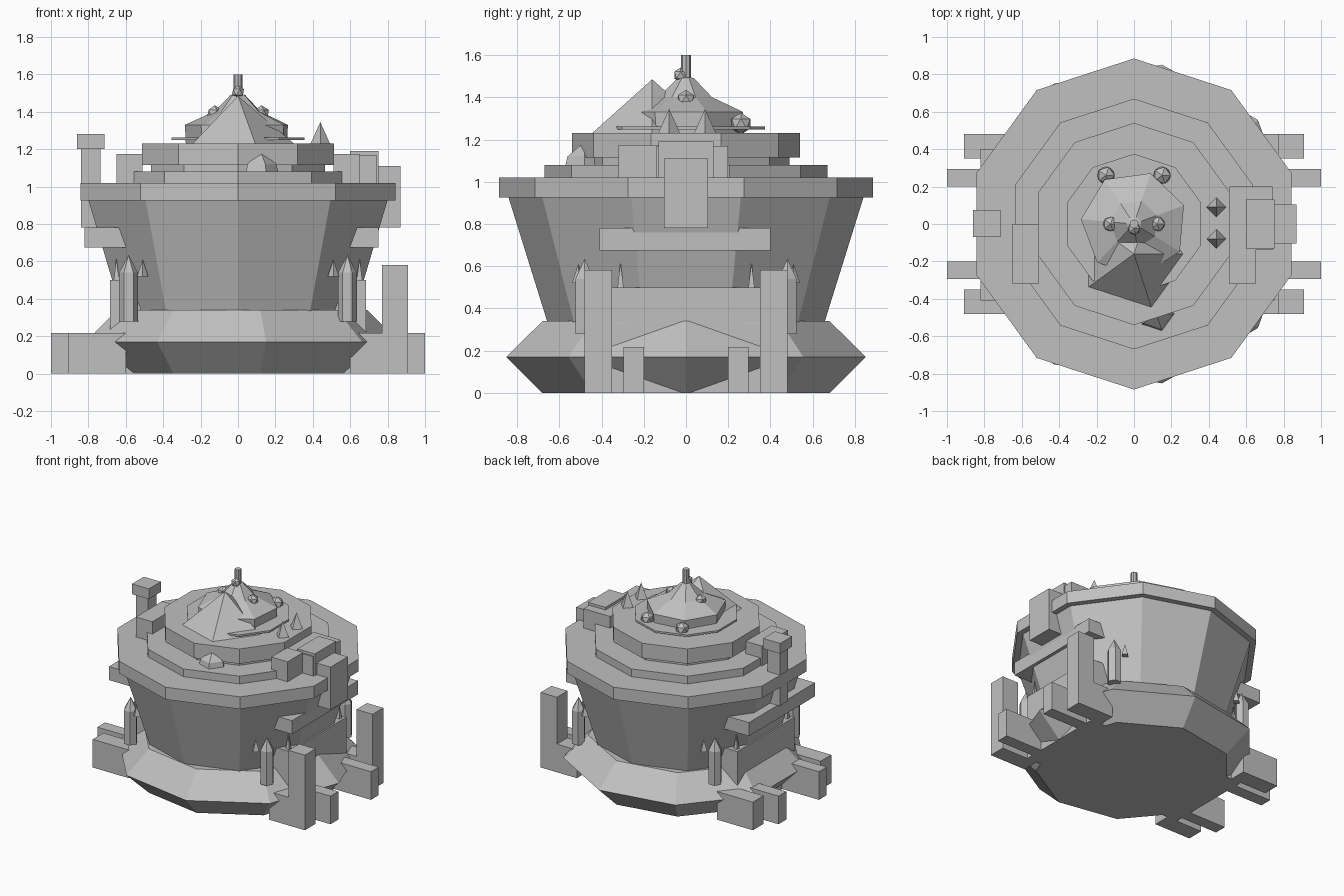
import bpy, bmesh, math

if "Cube" in bpy.data.objects:
    bpy.data.objects.remove(bpy.data.objects["Cube"])

stone = bpy.data.materials.new("stone_grey")
stone.diffuse_color = (0.53, 0.53, 0.53, 1)
stone.use_nodes = True
stone.node_tree.nodes["Principled BSDF"].inputs["Base Color"].default_value = stone.diffuse_color


def finish(name, bm):
    bmesh.ops.recalc_face_normals(bm, faces=bm.faces)
    me = bpy.data.meshes.new(name)
    bm.to_mesh(me)
    bm.free()
    me.materials.append(stone)
    ob = bpy.data.objects.new(name, me)
    bpy.context.collection.objects.link(ob)
    return ob


def lathe(name, profile, sides, start=90, at=(0, 0)):
    """Faceted solid from (radius, z) rings; a zero radius makes a tip."""
    bm = bmesh.new()
    rings = []
    for r, z in profile:
        if r == 0:
            rings.append([bm.verts.new((at[0], at[1], z))])
            continue
        angles = [math.radians(start + 360 * i / sides) for i in range(sides)]
        rings.append([bm.verts.new((at[0] + r * math.cos(a), at[1] + r * math.sin(a), z))
                      for a in angles])
    for lo, hi in zip(rings, rings[1:]):
        for i in range(sides):
            j = (i + 1) % sides
            if len(hi) == 1:
                bm.faces.new((lo[i], lo[j], hi[0]))
            else:
                bm.faces.new((lo[i], lo[j], hi[j], hi[i]))
    for ring in (rings[0], rings[-1]):
        if len(ring) > 2:
            bm.faces.new(ring)
    return finish(name, bm)


def box(name, x, y, z):
    bm = bmesh.new()
    bmesh.ops.create_cube(bm, size=1)
    for v in bm.verts:
        v.co = [(a + b) / 2 + c * (b - a) for (a, b), c in zip((x, y, z), v.co)]
    return finish(name, bm)


def ball(name, at, r):
    bm = bmesh.new()
    bmesh.ops.create_icosphere(bm, subdivisions=1, radius=r)
    bmesh.ops.translate(bm, verts=bm.verts, vec=at)
    return finish(name, bm)


# Bulging foundation and flared hall
lathe("foundation", [(0.69, 0), (0.865, 0.17), (0.69, 0.34)], 9, 0)
lathe("hall_wall", [(0.645, 0.3), (0.84, 0.925)], 10)

# Stepped roof
lathe("roof_rim", [(0.885, 0.925), (0.885, 1.02)], 10)
lathe("roof_step", [(0.67, 1.02), (0.67, 1.08)], 10)
lathe("roof_neck", [(0.49, 1.08), (0.49, 1.12)], 10)
lathe("roof_drum", [(0.54, 1.115), (0.54, 1.23)], 10)
lathe("roof_disc", [(0.375, 1.248), (0.375, 1.262)], 10)

# Crown: dome, tent spire, pole and beads
lathe("dome", [(0.28, 1.225), (0.285, 1.33), (0.13, 1.4), (0.04, 1.49), (0, 1.5)], 7, 72)
lathe("tent_spire", [(0.305, 1.225), (0, 1.485)], 5, 0, (0, -0.16))
lathe("pole", [(0.024, 1.47), (0.024, 1.6)], 8)
ball("pole_bead", (0, -0.025, 1.505), 0.036)
for s in (-1, 1):
    ball("dome_bead", (s * 0.125, 0, 1.39), 0.045)
    ball("back_bead", (s * 0.15, 0.26, 1.275), 0.052)
    lathe("roof_spike", [(0.052, 1.23), (0, 1.345)], 4, 0, (0.44, 0.005 + s * 0.085))
lathe("front_gable", [(0.095, 1.08), (0.085, 1.12), (0, 1.19)], 5, 0, (0.12, -0.48))

# Roof blocks and chimneys
box("roof_block", (0.51, 0.74), (-0.14, 0.2), (1.02, 1.17))
box("roof_block_tall", (0.6, 0.75), (-0.13, 0.13), (1.02, 1.19))
box("roof_block_front", (0.51, 0.65), (-0.32, -0.13), (1.02, 1.175))
box("roof_block_left", (-0.65, -0.51), (-0.32, 0), (1.02, 1.175))
box("wall_flue", (0.74, 0.868), (-0.105, 0.105), (0.78, 1.11))
box("chimney", (-0.84, -0.735), (-0.05, 0.05), (0.78, 1.2))
box("chimney_cap", (-0.86, -0.715), (-0.07, 0.075), (1.2, 1.28))

# Entrances on both sides
box("right_lintel", (0.58, 0.75), (-0.41, 0.4), (0.675, 0.78))
box("left_lintel", (-0.82, -0.58), (-0.41, 0.4), (0.675, 0.78))
for sx in (-1, 1):
    box("entrance_block", sorted((sx * 0.5, sx * 0.685)), (-0.35, 0.35), (0, 0.5))
    for sy in (-1, 1):
        outer, inner = sorted((sy * 0.35, sy * 0.48)), sorted((sy * 0.2, sy * 0.295))
        box("buttress_foot", sorted((sx * 0.6, sx * 0.91)), outer, (0, 0.218))
        box("ramp_curb", sorted((sx * 0.6, sx)), inner, (0, 0.218))
        if sx > 0:
            box("buttress_pillar", (0.77, 0.91), outer, (0, 0.582))
        # Pointed stones beside the entrance
        lathe("pointed_column", [(0.05, 0.28), (0.05, 0.54), (0, 0.635)], 6, 0,
              (sx * 0.585, sy * 0.48))
        lathe("small_spike", [(0.03, 0.52), (0, 0.61)], 4, 0, (sx * 0.51, sy * 0.51))
        lathe("inner_spike", [(0.05, 0.33), (0, 0.62)], 4, 45, (sx * 0.65, sy * 0.31))
